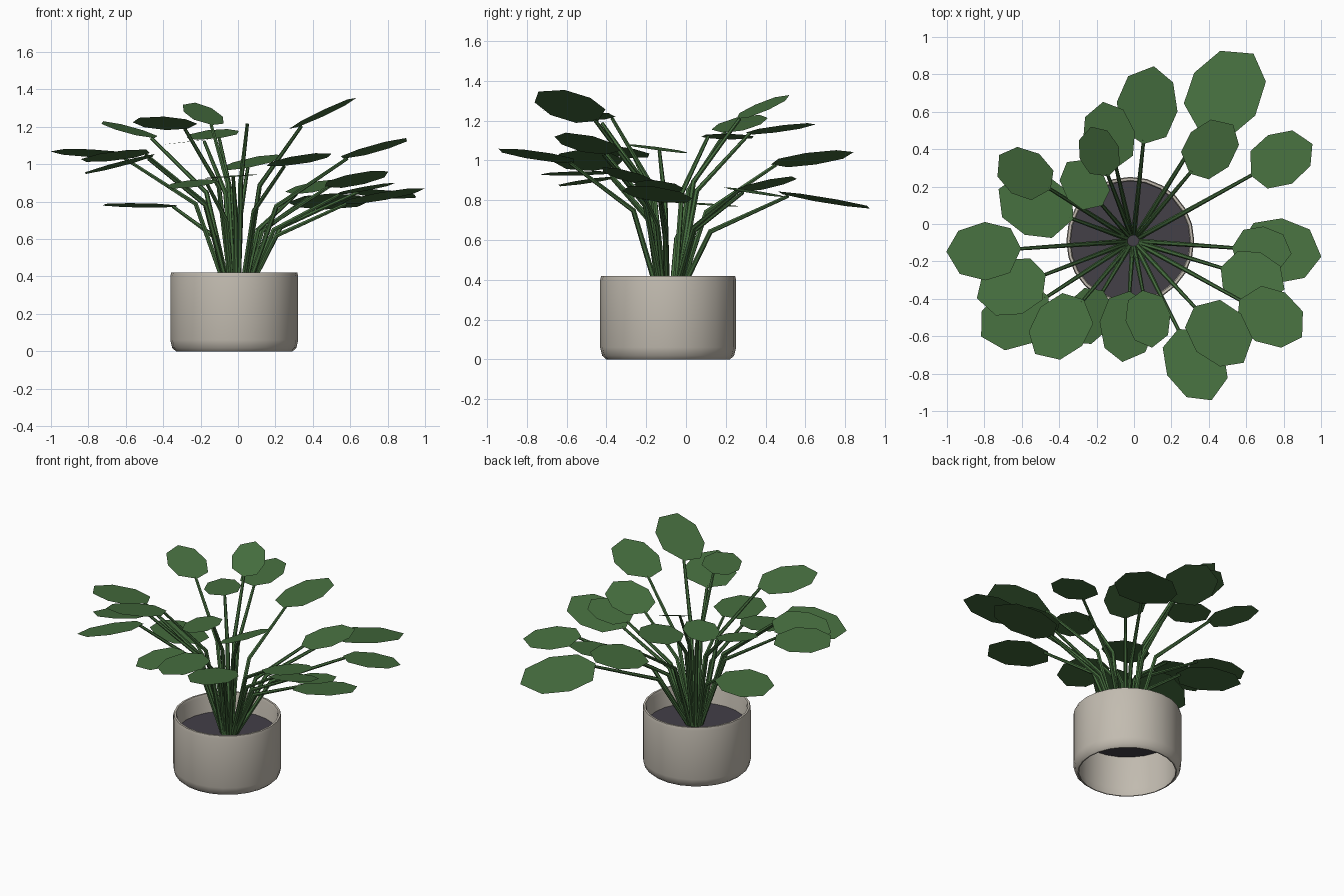
import bpy, bmesh, math
from mathutils import Vector

if "Cube" in bpy.data.objects:
    bpy.data.objects.remove(bpy.data.objects["Cube"])

CX, CY = -0.02, -0.09          # pot axis
SOIL_Z = 0.29


def material(name, rgb):
    m = bpy.data.materials.new(name)
    m.diffuse_color = (*rgb, 1)
    m.use_nodes = True
    m.node_tree.nodes["Principled BSDF"].inputs["Base Color"].default_value = m.diffuse_color
    return m


POT = material("warm grey ceramic", (0.54, 0.50, 0.435))
SOIL = material("dark soil", (0.056, 0.050, 0.064))
LEAF = material("leaf green", (0.061, 0.156, 0.049))


def finish(bm, name, mat, smooth=None):
    me = bpy.data.meshes.new(name)
    bm.to_mesh(me)
    bm.free()
    me.materials.append(mat)
    ob = bpy.data.objects.new(name, me)
    bpy.context.collection.objects.link(ob)
    if smooth:
        bpy.ops.object.select_all(action='DESELECT')
        ob.select_set(True)
        bpy.context.view_layer.objects.active = ob
        bpy.ops.object.shade_smooth_by_angle(angle=math.radians(smooth))
    return ob


def ring(bm, centre, radius, n, u=Vector((1, 0, 0)), v=Vector((0, 1, 0))):
    return [bm.verts.new(centre + radius * (u * math.cos(a) + v * math.sin(a)))
            for a in (2 * math.pi * i / n for i in range(n))]


def bridge(bm, a, b):
    n = len(a)
    for i in range(n):
        bm.faces.new((a[i], a[(i + 1) % n], b[(i + 1) % n], b[i]))


# Pot: closed wall profile turned round the axis, open at the bottom
profile = [(0.312, 0), (0.332, 0.018), (0.342, 0.06), (0.342, 0.40), (0.337, 0.42),
           (0.324, 0.42), (0.318, 0.405), (0.318, 0.06), (0.305, 0)]
bm = bmesh.new()
rings = [ring(bm, Vector((CX, CY, z)), r, 24) for r, z in profile]
for i in range(len(rings)):
    bridge(bm, rings[i], rings[(i + 1) % len(rings)])
bmesh.ops.recalc_face_normals(bm, faces=bm.faces)
finish(bm, "pot", POT, 40)

# Soil disc
bm = bmesh.new()
bm.faces.new(ring(bm, Vector((CX, CY, SOIL_Z)), 0.319, 24))
finish(bm, "soil", SOIL)

# Leaves fan out from the middle:
# heading, reach of stem, length, stem height, tip rise, rise of the left edge
LEAVES = [
    (58, .68, .51, .83, -.06, -.03), (84, .52, .42, .98, .06, -.03),
    (29, .72, .37, .86, -.04, -.015), (50, .47, .35, .84, .08, 0),
    (103, .40, .36, 1.14, .04, -.02), (111, .37, .28, 1.21, .12, .01),
    (131, .25, .30, 1.13, -.02, -.01), (148, .52, .33, 1.14, .09, 0),
    (160, .34, .43, .78, 0, .012), (184, .60, .40, 1.05, .02, .02),
    (201, .50, .39, 1.06, -.03, .03), (213, .54, .42, 1.04, -.08, .035),
    (-4, .56, .45, .79, .08, -.02), (-4, .53, .32, .84, .06, -.01),
    (-17, .49, .36, .88, .08, -.025), (-29, .65, .39, 1.03, .11, 0),
    (-47, .48, .40, 1.20, .15, .04), (-63, .53, .42, .99, .07, .01),
    (230, .41, .39, 1.19, .06, .02), (239, .31, .33, .92, -.05, 0),
    (266, .27, .38, .94, -.01, .01), (-79, .27, .31, 1.22, .01, .02),
]
# Leaf outline: fraction along the leaf, fraction of half width
OUTLINE = [(0, 0), (.12, -.72), (.46, -1), (.82, -.76), (1, -.08),
           (.84, .72), (.5, 1), (.17, .8)]
MIDDLE = Vector((-0.005, CY, 0))

leaf_bm, stem_bm = bmesh.new(), bmesh.new()
for heading, reach, length, height, rise, roll in LEAVES:
    a = math.radians(heading)
    out = Vector((math.cos(a), math.sin(a), 0))
    left = Vector((-out.y, out.x, 0))
    base = MIDDLE + out * reach + Vector((0, 0, height))
    along = out * length + Vector((0, 0, rise))
    half = left * length * 0.39 + Vector((0, 0, roll))
    leaf_bm.faces.new([leaf_bm.verts.new(base + along * t + half * s)
                       for t, s in OUTLINE])

    # Stem: rises steeply, then kinks outwards to the leaf
    foot = SOIL_Z - 0.01
    path = [MIDDLE + out * 0.04 + Vector((0, 0, foot)),
            MIDDLE + out * reach * 0.37 + Vector((0, 0, foot + (height - foot) * 0.66)),
            base + along * 0.06 - Vector((0, 0, 0.006))]
    prev = None
    for i, (p, r) in enumerate(zip(path, (0.014, 0.013, 0.009))):
        d = (path[min(i + 1, 2)] - path[max(i - 1, 0)]).normalized()
        cur = ring(stem_bm, p, r, 6, left, d.cross(left))
        if prev:
            bridge(stem_bm, prev, cur)
        prev = cur
finish(leaf_bm, "leaves", LEAF)
bmesh.ops.recalc_face_normals(stem_bm, faces=stem_bm.faces)
finish(stem_bm, "stems", LEAF, 50)
